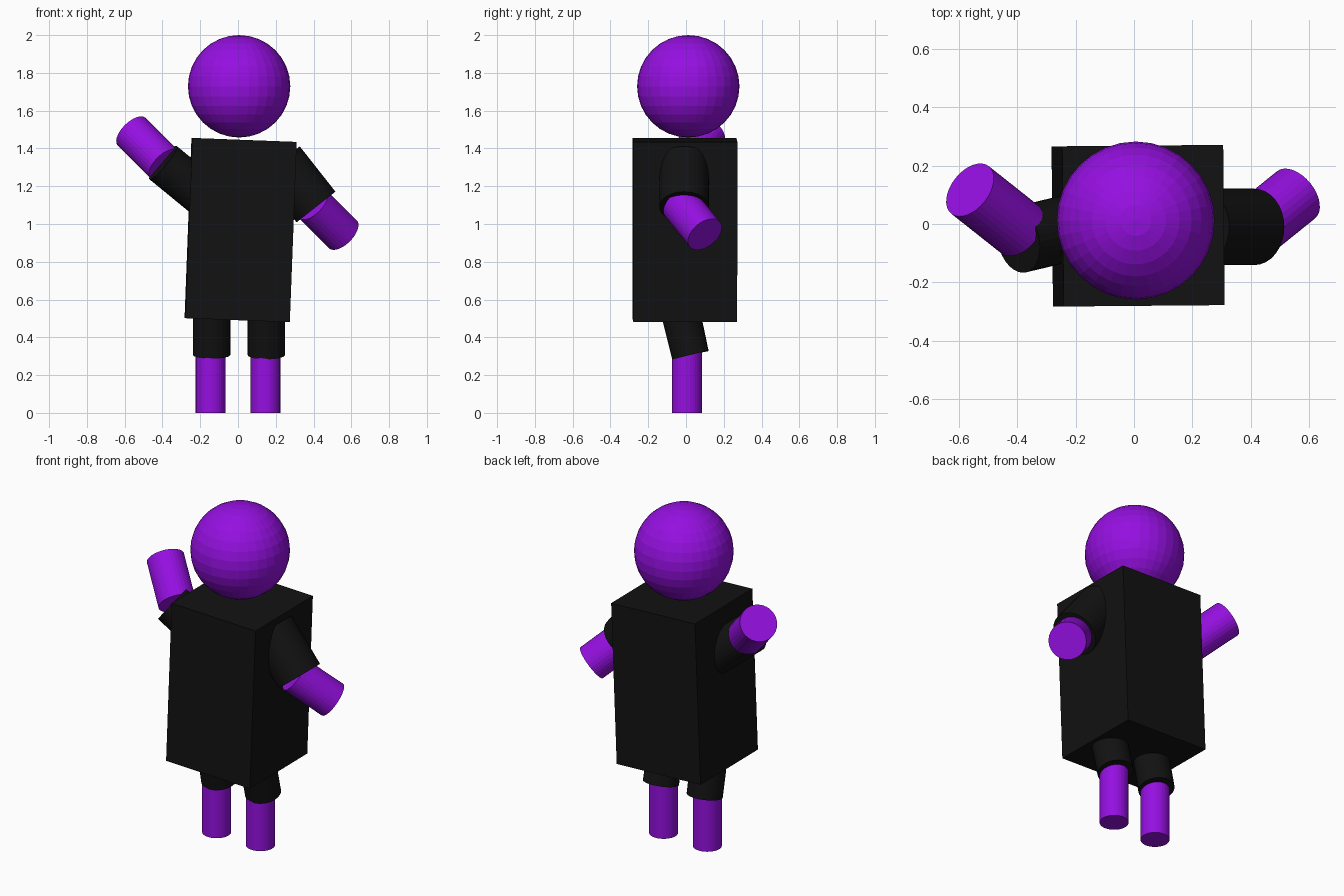
import bpy
from math import radians
from mathutils import Vector

if "Cube" in bpy.data.objects:
    bpy.data.objects.remove(bpy.data.objects["Cube"])


def material(name, color):
    m = bpy.data.materials.new(name)
    m.diffuse_color = color
    m.use_nodes = True
    m.node_tree.nodes["Principled BSDF"].inputs["Base Color"].default_value = m.diffuse_color
    return m


purple = material("purple", (0.3, 0.005, 0.75, 1))
black = material("black", (0.006, 0.006, 0.006, 1))


def finish(name, mat):
    ob = bpy.context.object
    ob.name = name
    ob.data.materials.append(mat)
    return ob


def limb(name, start, end, radius, mat):
    """Capped cylinder running from start to end."""
    a, b = Vector(start), Vector(end)
    d = b - a
    bpy.ops.mesh.primitive_cylinder_add(
        vertices=32, radius=radius, depth=d.length, location=(a + b) / 2,
        rotation=d.to_track_quat('Z', 'Y').to_euler())
    return finish(name, mat)


# Head
bpy.ops.mesh.primitive_uv_sphere_add(segments=32, ring_count=16, radius=0.271,
                                     location=(0.006, 0.012, 1.729))
finish("head", purple)

# Torso: box leaning slightly sideways
bpy.ops.mesh.primitive_cube_add(size=1, location=(0.014, -0.006, 0.968),
                                rotation=(0, radians(2.2), radians(0.5)))
torso = finish("torso", black)
torso.scale = (0.553, 0.55, 0.955)

# Right arm, hanging outwards
limb("right_upper_arm", (0.224, -0.01, 1.33), (0.413, -0.01, 1.09), 0.131, black)
limb("right_forearm", (0.395, -0.03, 1.105), (0.556, 0.10, 0.945), 0.104, purple)

# Left arm, raised in a wave
limb("left_upper_arm", (-0.165, 0.0, 1.135), (-0.397, -0.055, 1.325), 0.114, black)
limb("left_forearm", (-0.39, -0.02, 1.315), (-0.563, 0.117, 1.488), 0.104, purple)

# Legs: thighs slope backwards, shins are upright
for side, x, thigh_x, top_y in (("left", -0.145, -0.14, -0.03),
                                ("right", 0.145, 0.15, -0.04)):
    limb(side + "_thigh", (thigh_x, top_y, 0.56), (thigh_x, 0.023, 0.307), 0.099, black)
    limb(side + "_shin", (x, 0.005, 0.33), (x, 0.005, 0), 0.079, purple)
